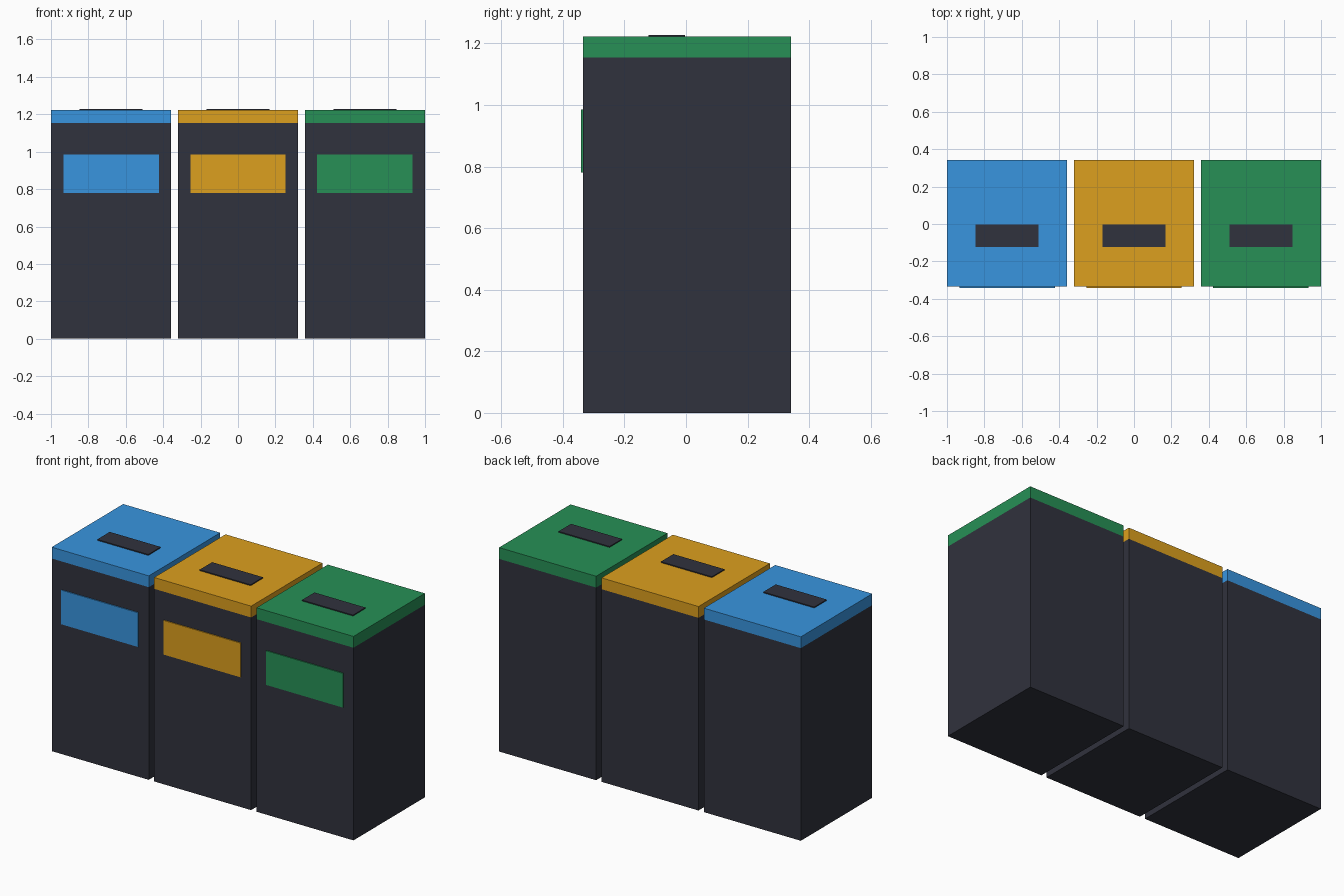
import bpy

cube = bpy.data.objects.get("Cube")
if cube:
    bpy.data.objects.remove(cube, do_unlink=True)


def material(name, rgb):
    mat = bpy.data.materials.new(name)
    mat.use_nodes = True
    color = (*rgb, 1)
    mat.diffuse_color = color
    mat.node_tree.nodes["Principled BSDF"].inputs["Base Color"].default_value = color
    return mat


def box(name, x, width, y_range, z_range, mat):
    (y0, y1), (z0, z1) = y_range, z_range
    bpy.ops.mesh.primitive_cube_add(size=1, location=(x, (y0 + y1) / 2, (z0 + z1) / 2))
    obj = bpy.context.object
    obj.name = name
    obj.scale = (width, y1 - y0, z1 - z0)
    bpy.ops.object.transform_apply(location=False, rotation=False, scale=True)
    obj.data.materials.append(mat)
    return obj


charcoal = material("charcoal", (0.03, 0.032, 0.047))
colors = {
    "blue": (0.04, 0.30, 0.74),
    "yellow": (0.72, 0.35, 0.013),
    "green": (0.02, 0.28, 0.093),
}

WIDTH = 0.643
PITCH = 1 - WIDTH / 2
FRONT, BACK = -0.335, 0.341
SEAM, TOP = 1.154, 1.222

# Three matching recycling bins, right to left
for i, (name, rgb) in enumerate(colors.items()):
    x = (i - 1) * PITCH
    accent = material(name, rgb)
    box(name + "_bin_body", x, WIDTH, (FRONT, BACK), (0, SEAM), charcoal)
    box(name + "_bin_lid", x, WIDTH, (FRONT, BACK), (SEAM, TOP), accent)
    # Raised front label and dark deposit slot on the lid
    box(name + "_front_label", x, 0.51, (-0.341, FRONT + 0.005), (0.78, 0.985), accent)
    box(name + "_lid_slot", x, 0.338, (-0.122, -0.004), (TOP - 0.005, 1.228), charcoal)
